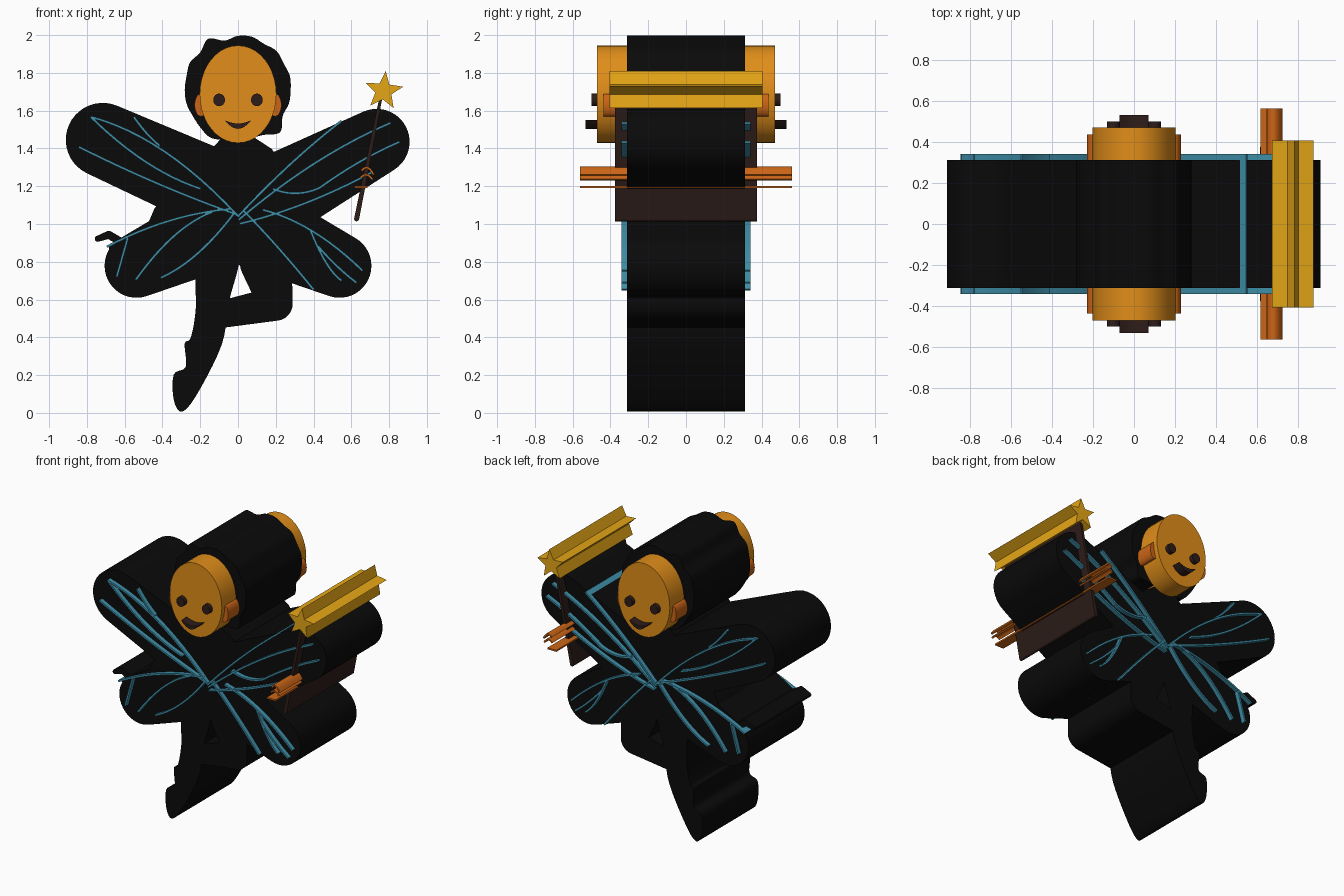
import bpy, bmesh, math
from mathutils import Vector

if "Cube" in bpy.data.objects:
    bpy.data.objects.remove(bpy.data.objects["Cube"])

# Outlines are drawn in a front sketch with 189 sketch units per model unit
S, CX, GZ = 189.0, 238.3, 413.2
D = 0.312  # half depth of the silhouette


def mat(name, rgb):
    m = bpy.data.materials.new(name)
    m.diffuse_color = (*rgb, 1)
    m.use_nodes = True
    m.node_tree.nodes["Principled BSDF"].inputs["Base Color"].default_value = m.diffuse_color
    return m


BLACK = mat("black", (0.003, 0.003, 0.003))
SKIN = mat("skin", (0.75, 0.27, 0.01))
EAR = mat("ear_skin", (0.6, 0.13, 0.008))
GOLD = mat("gold", (0.78, 0.38, 0.008))
TEAL = mat("teal", (0.05, 0.28, 0.4))
BROWN = mat("brown", (0.026, 0.012, 0.01))


def pt(x, y):
    return Vector(((x - CX) / S, (GZ - y) / S))


def circle(n):
    return [Vector((math.cos(a), math.sin(a))) for a in (math.tau * i / n for i in range(n))]


def smooth_loop(pts, n=5):
    """Closed Catmull-Rom curve through the points."""
    out, c = [], len(pts)
    for i in range(c):
        a, b, d, e = (pts[(i + k) % c] for k in (-1, 0, 1, 2))
        for t in (j / n for j in range(n)):
            out.append(0.5 * (2 * b + (d - a) * t + (2 * a - 5 * b + 4 * d - e) * t * t
                              + (3 * b - a - 3 * d + e) * t ** 3))
    return out


def prism(name, outline, depth, material):
    """Extrude a front outline from -depth to +depth along y."""
    bm = bmesh.new()
    face = bm.faces.new([bm.verts.new((p.x, -depth, p.y)) for p in outline])
    ext = bmesh.ops.extrude_face_region(bm, geom=[face], use_keep_orig=True)
    new = [v for v in ext["geom"] if isinstance(v, bmesh.types.BMVert)]
    bmesh.ops.translate(bm, verts=new, vec=(0, 2 * depth, 0))
    bmesh.ops.recalc_face_normals(bm, faces=bm.faces)
    me = bpy.data.meshes.new(name)
    bm.to_mesh(me)
    bm.free()
    me.materials.append(material)
    ob = bpy.data.objects.new(name, me)
    bpy.context.collection.objects.link(ob)
    bpy.ops.object.select_all(action='DESELECT')
    ob.select_set(True)
    bpy.context.view_layer.objects.active = ob
    bpy.ops.object.shade_smooth_by_angle(angle=math.radians(30))


def capsule(name, x0, y0, r0, x1, y1, r1, depth=D, material=BLACK, n=20):
    """Tapered rounded bar between two circles."""
    a, b = pt(x0, y0), pt(x1, y1)
    r0, r1 = r0 / S, r1 / S
    d = b - a
    ang, tilt = math.atan2(d.y, d.x), math.acos((r0 - r1) / d.length)
    out = []
    for c, r, s, e in ((b, r1, ang - tilt, ang + tilt), (a, r0, ang + tilt, ang - tilt + math.tau)):
        for t in (s + (e - s) * i / n for i in range(n + 1)):
            out.append(c + Vector((math.cos(t), math.sin(t))) * r)
    prism(name, out, depth, material)


def ellipse(name, x, z, rx, rz, depth, material):
    prism(name, [Vector((x + rx * p.x, z + rz * p.y)) for p in circle(40)], depth, material)


def stroke(name, x0, y0, x1, y1, bow, depth, material, width=0.012, n=12):
    """Thin line from start to end whose middle is lifted by bow."""
    def at(t):
        return pt(x0 + (x1 - x0) * t, y0 + (y1 - y0) * t - 4 * bow * t * (1 - t))
    up, low = [], []
    for t in (i / n for i in range(n + 1)):
        d = (at(t + 0.01) - at(t - 0.01)).normalized() * width / 2
        up.append(at(t) + Vector((-d.y, d.x)))
        low.append(at(t) - Vector((-d.y, d.x)))
    prism(name, up + low[::-1], depth, material)


# Torso and neck
torso = [(224, 136), (211, 150), (155, 208), (146, 229), (199, 276), (241, 262), (293, 281),
         (325, 224), (272, 149), (252, 136)]
prism("torso", [pt(*p) for p in torso], D, BLACK)

# Legs
left_leg = [(199, 255), (196, 310), (191, 338), (185, 344), (186, 367), (174, 375), (174, 400),
            (182, 412), (197, 395), (222, 345), (229, 303), (239, 265), (236, 250)]
prism("left_leg", smooth_loop([pt(*p) for p in left_leg]), D, BLACK)
capsule("right_thigh", 266, 262, 26, 276, 304, 17)
capsule("right_shin", 276, 304, 17, 215, 316, 13)

# Wings
capsule("upper_left_wing", 215, 190, 40, 103, 140, 37)
capsule("upper_right_wing", 270, 200, 42, 377, 142, 33)
for side, s in (("left", -1), ("right", 1)):
    capsule(f"lower_{side}_wing", CX + s * 13, 225, 42, CX + s * 101.5, 266, 32)

# Left hand behind the wing
capsule("left_finger", 98, 239, 3, 109, 235, 4)
capsule("left_palm", 109, 235, 4, 121, 242, 4)
capsule("left_wrist", 121, 242, 4, 140, 246, 8)
capsule("left_thumb", 112, 249, 3, 130, 248, 5)

# Wing veins: start, end, bow
veins = {
    "upper_left_vein": [(91, 117, 238, 216, 15), (134, 117, 160, 146, -2),
                        (91, 117, 201, 189, -9), (79, 147, 238, 215, -3)],
    "upper_right_vein": [(342, 121, 238, 217, 4), (391, 123, 239, 220, 8),
                         (400, 142, 320, 188, 3), (320, 188, 273, 189, -5),
                         (373, 172, 240, 224, -5)],
    "lower_left_vein": [(107, 247, 232, 209, 7), (117, 277, 128, 238, 0),
                        (136, 280, 213, 212, 10), (161, 278, 234, 214, -8)],
    "lower_right_vein": [(363, 271, 263, 210, 9), (342, 281, 311, 231, -7),
                         (357, 283, 318, 246, -2), (314, 290, 243, 210, 2)],
}
for name, lines in veins.items():
    for i, line in enumerate(lines):
        stroke(f"{name}_{i + 1}", *line, 0.342, TEAL)

# Hair: wavy outline given by its radius every 15 degrees
radii = [53, 54, 53, 55, 53, 55, 54, 51, 59, 53, 55, 53, 53, 53, 52, 53, 55, 52, 51, 50, 52, 60, 52, 53]
prism("hair", smooth_loop([pt(238, 90) + p * r / S for p, r in zip(circle(24), radii)]), D, BLACK)

# Face
ellipse("face", 0, 1.687, 0.203, 0.258, 0.47, SKIN)
for side, s in (("left", -1), ("right", 1)):
    ellipse(side + "_ear", s * 0.197, 1.63, 0.033, 0.06, 0.437, EAR)
    ellipse(side + "_eye", s * 0.1, 1.657, 0.031, 0.033, 0.5, BROWN)
prism("mouth", [Vector((0.07 * p.x, 1.55 - p.y ** 2 * (0.046 if p.y < 0 else 0.018)))
                for p in circle(24)], 0.532, BROWN)

# Wand
capsule("wand_stick", 357, 219, 2.5, 381, 99, 1.5, 0.375, BROWN)
star = [pt(384, 91) + p * (0.045 if i % 2 else 0.106) for i, p in enumerate(circle(10))]
tilt = math.radians(12)
c = pt(384, 91)
star = [c + Vector(((p - c).x * math.cos(tilt) - (p - c).y * math.sin(tilt),
                    (p - c).x * math.sin(tilt) + (p - c).y * math.cos(tilt))) for p in star]
prism("wand_star", star, 0.406, GOLD)

# Fingers gripping the wand
for i, line in enumerate([(362, 171, 374, 175, 5), (361, 178, 373, 180, 4), (355, 187, 368, 187, 0)]):
    stroke(f"right_finger_{i + 1}", *line, 0.562, EAR, 0.011)
